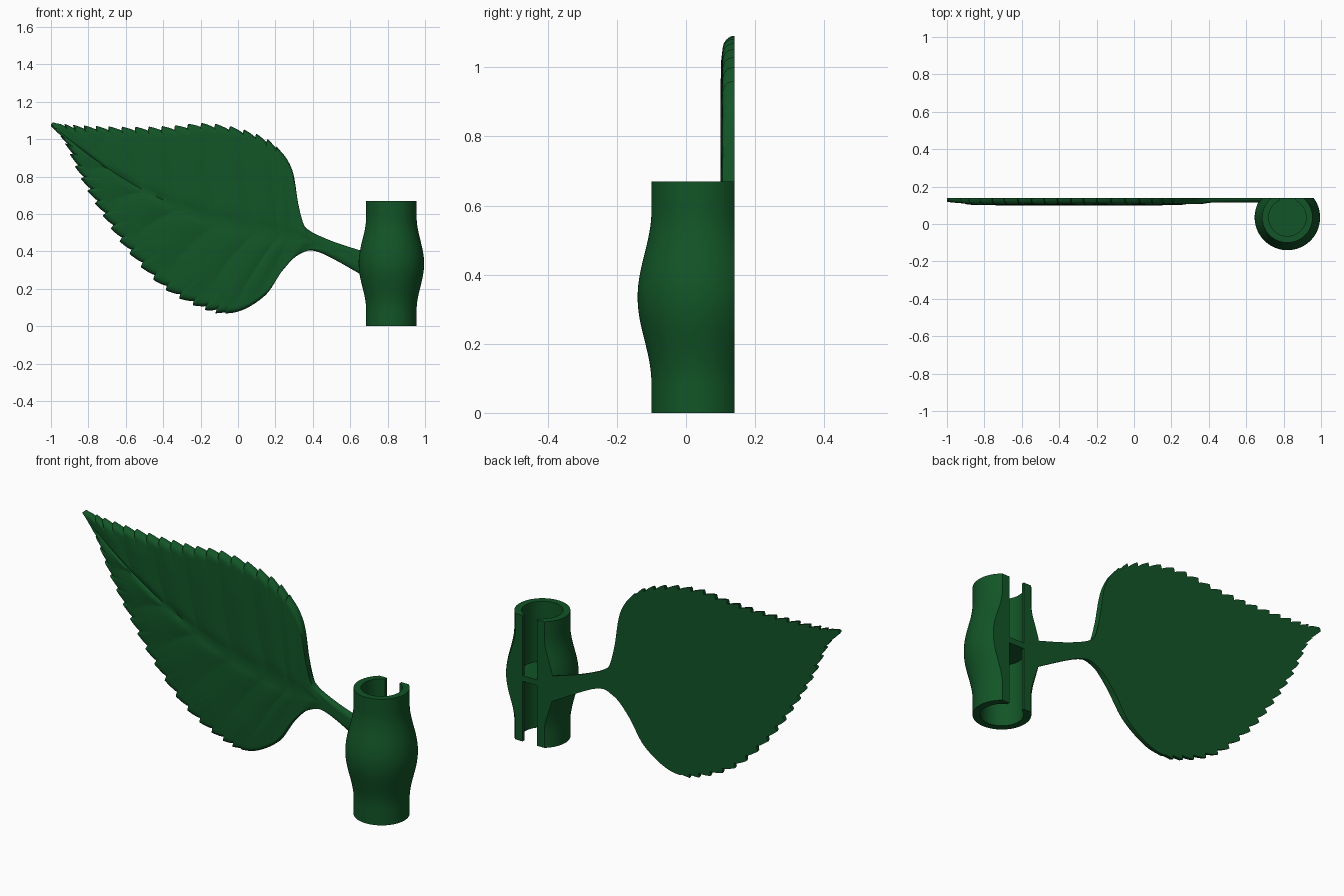
import bpy, bmesh, math
from mathutils import Vector

cube = bpy.data.objects.get("Cube")
if cube:
    bpy.data.objects.remove(cube, do_unlink=True)

green = bpy.data.materials.new("leaf_green")
green.use_nodes = True
COLOR = (0.006, 0.09, 0.02, 1)
green.diffuse_color = COLOR
green.node_tree.nodes["Principled BSDF"].inputs["Base Color"].default_value = COLOR

BACK = 0.14                      # flat back plane shared by all parts
AXIS = Vector((0.82, 0.035, 0))  # centre line of the clip
HEIGHT = 0.67


def finish(name, bm, angle=35):
    bmesh.ops.recalc_face_normals(bm, faces=bm.faces)
    mesh = bpy.data.meshes.new(name)
    bm.to_mesh(mesh)
    bm.free()
    mesh.materials.append(green)
    obj = bpy.data.objects.new(name, mesh)
    bpy.context.collection.objects.link(obj)
    bpy.ops.object.select_all(action='DESELECT')
    obj.select_set(True)
    bpy.context.view_layer.objects.active = obj
    bpy.ops.object.shade_smooth_by_angle(angle=math.radians(angle))
    return obj


def skin(rings):
    """Closed solid through a list of point rings."""
    bm = bmesh.new()
    rows = [[bm.verts.new(p) for p in ring] for ring in rings]
    for a, b in zip(rows, rows[1:]):
        for i in range(len(a)):
            j = (i + 1) % len(a)
            bm.faces.new((a[i], a[j], b[j], b[i]))
    bm.faces.new(rows[0])
    bm.faces.new(rows[-1])
    return bm


def lathe(profile, sides=72):
    return skin([[AXIS + Vector((r * math.cos(2 * math.pi * k / sides),
                                 r * math.sin(2 * math.pi * k / sides), z))
                  for k in range(sides)] for r, z in profile])


def box(x0, x1, y0, y1, z0, z1):
    return skin([[Vector((x, y, z)) for x, y in ((x0, y0), (x1, y0), (x1, y1), (x0, y1))]
                 for z in (z0, z1)])


def cut(obj, bm):
    cutter = finish("cutter", bm)
    cutter.hide_render = True
    mod = obj.modifiers.new("cut", 'BOOLEAN')
    mod.operation = 'DIFFERENCE'
    mod.solver = 'EXACT'
    mod.object = cutter
    bpy.context.view_layer.objects.active = obj
    bpy.ops.object.modifier_apply(modifier=mod.name)
    bpy.data.objects.remove(cutter, do_unlink=True)


# Clip: bulged tube, bored from both ends, slotted and flattened at the back
def bulge(z):
    d = min(abs(z - HEIGHT / 2) / 0.25, 1)
    return 0.135 + 0.02 * (1 + math.cos(math.pi * d))


clip = finish("stem_clip", lathe([(bulge(HEIGHT * i / 40), HEIGHT * i / 40) for i in range(41)]))
cut(clip, box(0.5, 1.2, BACK, 0.4, -0.1, 0.8))
for low, high in ((-0.1, 0.32), (0.35, 0.8)):
    cut(clip, lathe([(0.1, low), (0.1, high)]))
    cut(clip, box(AXIS.x - 0.043, AXIS.x + 0.043, AXIS.y, 0.3, low, high))
bpy.ops.object.select_all(action='DESELECT')
clip.select_set(True)
bpy.context.view_layer.objects.active = clip
bpy.ops.object.shade_smooth_by_angle(angle=math.radians(25))

# Leaf: key points (x, z) from the tip to the end of the stem
MIDRIB = [(-1, 1.08), (-.79, .91), (-.58, .77), (-.39, .67), (-.21, .59), (.01, .53), (.17, .5),
          (.26, .48), (.31, .475), (.36, .465), (.425, .445), (.52, .41), (.72, .32)]
UPPER = [(-.99, 1.09), (-.9, 1.07), (-.74, 1.06), (-.55, 1.055), (-.36, 1.06), (-.17, 1.075),
         (.035, 1.04), (.195, .965), (.286, .845), (.323, .65), (.355, .535), (.49, .46), (.72, .385)]
LOWER = [(-1, 1.07), (-.92, .98), (-.835, .8), (-.72, .605), (-.58, .405), (-.39, .21),
         (-.18, .1), (-.02, .073), (.14, .16), (.24, .3), (.33, .385), (.44, .393), (.72, .24)]


def spline(points, t):
    i = min(int(t), len(points) - 2)
    f = t - i
    a, b, c, d = (Vector(points[min(max(k, 0), len(points) - 1)]) for k in range(i - 1, i + 3))
    return 0.5 * (2 * b + (c - a) * f + (2 * a - 5 * b + 4 * c - d) * f * f
                  + (3 * b - a - 3 * c + d) * f ** 3)


def smooth(a, b, x):
    x = min(max((x - a) / (b - a), 0), 1)
    return x * x * (3 - 2 * x)


def tooth(t, per_step, end):
    """Saw tooth: steep on the side of the tip, sloping towards the stem."""
    f = (t * per_step) % 1
    saw = smooth(0, 0.22, f) * (1 - f) ** 0.7
    return 0.028 * (saw - 0.4) * smooth(0.3, 1, t) * (1 - smooth(end - 0.6, end, t))


def thickness(t, v, edge):
    blade = smooth(0, 1.5, t) * (1 - smooth(8.8, 10.2, t))
    vein = abs(math.sin(math.pi * (t + 0.5 - 0.45 * v * v)))
    relief = vein * smooth(0, 0.2, v) * (1 - smooth(0.65, 1, v)) * (1 - smooth(6.5, 8, t))
    groove = 0.005 * (1 - smooth(0, 0.07, v))
    body = 0.025 + blade * (0.009 + 0.006 * relief - groove)
    rim = 1 - min(edge / 0.035, 1)
    return body * (0.2 + 0.8 * math.sqrt(1 - rim * rim))


COLUMNS, STEPS = 18, 540
rings = []
for s in range(STEPS + 1):
    t = 12 * s / STEPS
    mid = spline(MIDRIB, t)
    sides = []
    for points, rate, end in ((UPPER, 2.7, 7.4), (LOWER, 3.0, 6.9)):
        rim = spline(points, t)
        rim += (rim - mid).normalized() * tooth(t, rate, end)
        length = (rim - mid).length
        side = []
        for k in range(COLUMNS + 1):
            v = 1 - (1 - k / COLUMNS) ** 1.6
            p = mid.lerp(rim, v)
            side.append(Vector((p.x, BACK - thickness(t, v, (1 - v) * length), p.y)))
        sides.append(side)
    upper, lower = sides
    front = upper[::-1] + lower[1:]
    back = [Vector((p.x, BACK, p.z)) for p in (lower[-1], lower[0], upper[-1])]
    rings.append(front + back)
finish("leaf_and_stem", skin(rings), 40)
